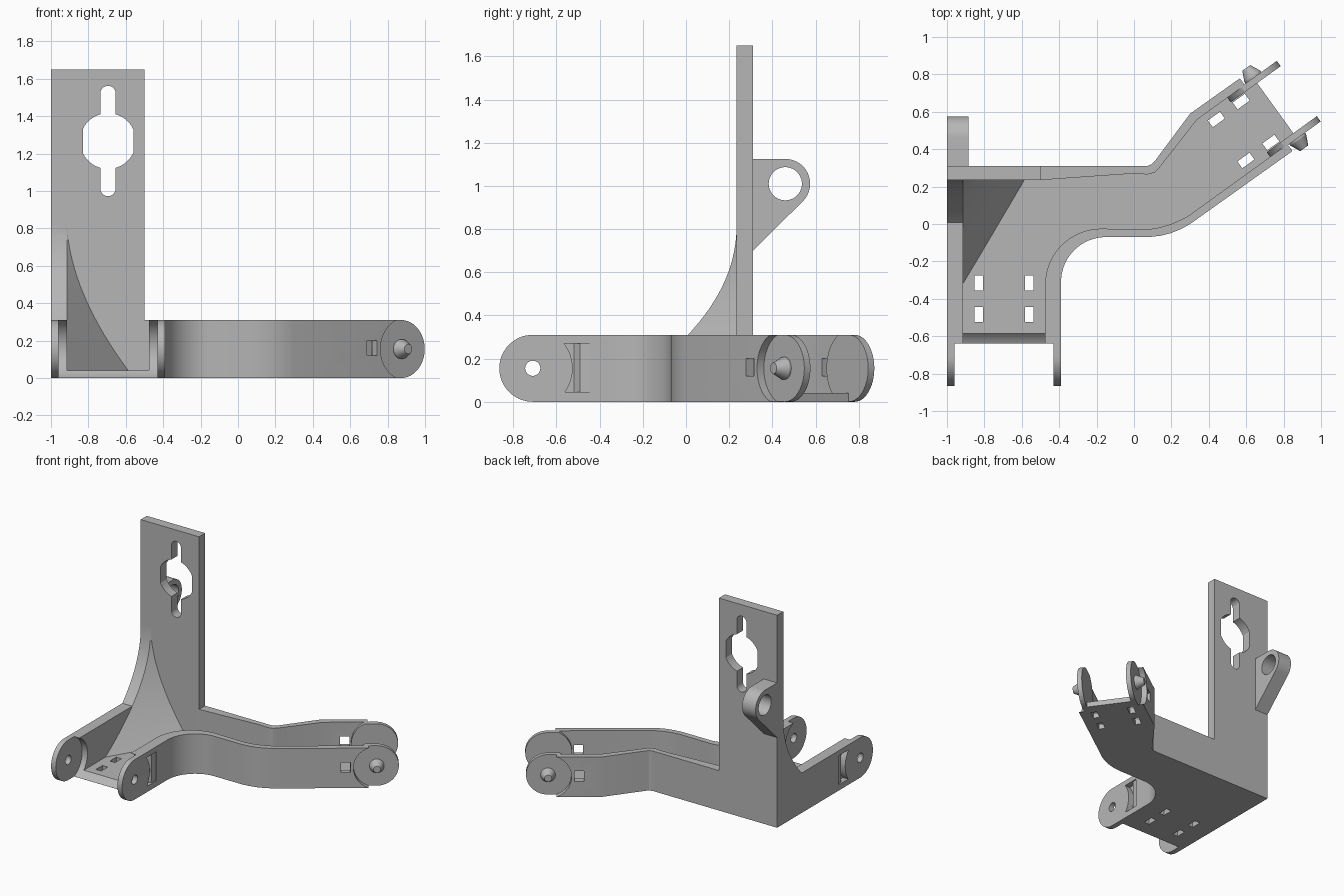
import bpy, bmesh, math
from mathutils import Matrix, Vector

cube = bpy.data.objects.get("Cube")
if cube:
    bpy.data.objects.remove(cube)

grey = bpy.data.materials.new("mid grey")
grey.use_nodes = True
grey.diffuse_color = (0.47, 0.47, 0.47, 1)
grey.node_tree.nodes["Principled BSDF"].inputs["Base Color"].default_value = grey.diffuse_color

PLACE = {"z": lambda a, b, h: (a, b, h),
         "x": lambda a, b, h: (h, a, b),
         "y": lambda a, b, h: (a, h, b)}
H = 0.31                      # channel height
MID = H / 2                   # hinge height
FLOOR = 0.04
ARM = Matrix.Rotation(math.radians(35.84), 4, "Z")   # frame of the angled arm


def loft(name, rings):
    """Solid through matching rings of points, capped at both ends."""
    bm = bmesh.new()
    loops = [[bm.verts.new(p) for p in ring] for ring in rings]
    n = len(loops[0])
    for low, high in zip(loops, loops[1:]):
        for i in range(n):
            j = (i + 1) % n
            bm.faces.new((low[i], low[j], high[j], high[i]))
    bm.faces.new(loops[0][::-1])
    bm.faces.new(loops[-1])
    bmesh.ops.recalc_face_normals(bm, faces=bm.faces)
    mesh = bpy.data.meshes.new(name)
    bm.to_mesh(mesh)
    bm.free()
    mesh.materials.append(grey)
    obj = bpy.data.objects.new(name, mesh)
    bpy.context.collection.objects.link(obj)
    return obj


def prism(name, pts, lo, hi, axis="z", frame=None):
    frame = frame or Matrix()
    return loft(name, [[frame @ Vector(PLACE[axis](a, b, h)) for a, b in pts] for h in (lo, hi)])


def arc(cx, cy, r, start, end, steps=24):
    angles = [math.radians(start + (end - start) * i / steps) for i in range(steps + 1)]
    return [(cx + r * math.cos(t), cy + r * math.sin(t)) for t in angles]


def circle(cx, cy, r, n=40):
    return arc(cx, cy, r, 0, 360 - 360 / n, n - 1)


def rect(cx, cy, w, h):
    return [(cx - w / 2, cy - h / 2), (cx + w / 2, cy - h / 2),
            (cx + w / 2, cy + h / 2), (cx - w / 2, cy + h / 2)]


def cut(obj, *cutters):
    """Subtract the cutters and remove them."""
    for c in cutters:
        mod = obj.modifiers.new("cut", "BOOLEAN")
        mod.operation, mod.solver, mod.object = "DIFFERENCE", "EXACT", c
    bpy.context.view_layer.update()
    result = obj.evaluated_get(bpy.context.evaluated_depsgraph_get())
    mesh = bpy.data.meshes.new_from_object(result)
    obj.modifiers.clear()
    obj.data = mesh
    for c in cutters:
        bpy.data.objects.remove(c)
    return obj


def arm(u, v):
    p = ARM @ Vector((u, v, 0))
    return p.x, p.y


# Bent open channel: outer outline with the inside hollowed above the floor
outer = [(-1, -0.64), (-0.39, -0.64)] + arc(-0.15, -0.31, 0.24, 180, 90) + [
    (0.08, -0.07), (0.14, -0.063), (0.2, -0.048), (0.25, -0.028), (0.3, 0),
    arm(0.915, -0.18), arm(0.915, 0.30), (0.30, 0.59), (0.11, 0.335),
    (0.095, 0.32), (0.07, 0.31), (-1, 0.31)]
inner = [(-0.915, -0.8), (-0.475, -0.8)] + arc(-0.175, -0.325, 0.3, 180, 90) + [
    (0.08, -0.028), (0.14, -0.018), (0.2, 0), arm(0.25, -0.135),
    arm(1.0, -0.135), arm(1.0, 0.255), (0.337, 0.558), (0.135, 0.3),
    (0.11, 0.275), (0.07, 0.265), (0, 0.27), (-0.5, 0.235), (-0.915, 0.235)]
channel = prism("channel", outer, 0, H)
cutters = [prism("hollow", inner, FLOOR, 0.5)]

# Clearance around the front hinge, and floor slots
FY = -0.71
cutters.append(prism("front_clearance", circle(FY, MID, 0.17, 64), -0.96, -0.43, "x"))
for x in (-0.83, -0.56):
    for y in (-0.485, -0.315):
        cutters.append(prism("slot", rect(x, y, 0.045, 0.08), -0.1, 0.1))

# Ramped outside pockets beside the front hinge
for wall, s in ((-1, -1), (-0.39, 1)):
    ramp = [(wall + s * 0.01, -0.6), (wall - s * 0.045, -0.6), (wall - s * 0.045, -0.52),
            (wall - s * 0.012, -0.49), (wall - s * 0.006, -0.44), (wall + s * 0.01, -0.44)]
    pocket = prism("pocket", ramp, 0.045, 0.27)
    cutters.append(cut(pocket, prism("round", circle(FY, MID, 0.185, 64), -1.1, -0.3, "x")))

# Clearance, windows and slots at the angled end
HU, HV = 0.975, 0.06
for s in (-1, 1):
    lo, hi = sorted((HV + s * 0.2, HV + s * 0.3))
    cutters.append(prism("arm_clearance", circle(HU, MID, 0.165, 64), lo, hi, "y", ARM))
    lo, hi = sorted((HV + s * 0.15, HV + s * 0.3))
    cutters.append(prism("window", rect(0.755, 0.16, 0.065, 0.08), lo, hi, "y", ARM))
    for u in (0.684, 0.848):
        cutters.append(prism("slot", rect(u, HV + s * 0.135, 0.08, 0.045), -0.1, 0.1, "z", ARM))
cut(channel, *cutters)

# Front hinge ears with pin holes
for name, x in (("right_front_ear", -1), ("left_front_ear", -0.43)):
    shape = arc(FY, MID, MID, 90, 270, 32) + [(-0.62, 0), (-0.62, H)]
    ear = prism(name, shape, x, x + 0.04, "x")
    cut(ear, prism("hole", circle(FY, MID, 0.035), x - 0.1, x + 0.1, "x"))

# Angled end: floor tongue, inset ears and tapered pins
prism("floor_tongue", [(0.89, HV - 0.19), (HU, HV - 0.19), (HU, HV + 0.19), (0.89, HV + 0.19)],
      0, FLOOR, "z", ARM)
for side, s in (("front", -1), ("back", 1)):
    lo, hi = sorted((HV + s * 0.165, HV + s * 0.2))
    shape = arc(HU, MID, MID, -90, 90, 32) + arc(HU, MID, 0.175, 118, 242)
    prism(side + "_arm_ear", shape, lo, hi, "y", ARM)
    rings = [[ARM @ Vector((a, HV + s * d, b)) for a, b in circle(HU, MID, r)]
             for d, r in ((0.19, 0.052), (0.21, 0.052), (0.265, 0.026))]
    loft(side + "_arm_pin", rings)

# Upright plate with a keyhole
plate = prism("upright_plate", rect(-0.75, 0.825, 0.5, 1.65), 0.235, 0.31, "y")
KX, KZ, R = -0.695, 1.267, 0.149
half = math.degrees(math.acos(0.135 / R))
stem = math.degrees(math.acos(0.041 / R))
right_side = arc(KX, KZ, R, half, stem, 10)
left_side = arc(KX, KZ, R, 180 - stem, 180 - half, 10)
keyhole = (right_side + arc(KX, KZ + 0.254, 0.041, 0, 180, 16) + left_side
           + arc(KX, KZ, R, 180 + half, 180 + stem, 10)
           + arc(KX, KZ - 0.254, 0.041, 180, 360, 16)
           + arc(KX, KZ, R, 360 - stem, 360 - half, 10))
cut(plate, prism("keyhole", keyhole, 0.1, 0.5, "y"))

# Curved corner gusset, narrowing as it rises
rings = []
for i in range(25):
    t = 1 - i / 24
    z = 0.83 - 0.80 * t
    front = 0.235 - 0.57 * t ** 2.15
    reach = -0.914 + 0.335 * t ** 1.8
    rings.append([(-1, 0.25, z), (-1, front, z), (-0.915, front, z), (reach, 0.235, z), (reach, 0.25, z)])
loft("corner_gusset", rings)

# Rear lug with an eye
lug = prism("rear_lug", [(0.30, 1.125)] + arc(0.46, 1.01, 0.115, 90, -45) + [(0.31, 0.70), (0.30, 0.70)],
            -1, -0.885, "x")
cut(lug, prism("eye", circle(0.46, 1.01, 0.077), -1.2, -0.7, "x"))

# Smooth the rounded surfaces, keep edges sharp
bpy.ops.object.select_all(action="DESELECT")
for obj in bpy.context.collection.objects:
    if obj.type == "MESH" and grey.name in obj.data.materials:
        obj.select_set(True)
        bpy.context.view_layer.objects.active = obj
bpy.ops.object.shade_smooth_by_angle(angle=math.radians(20))
